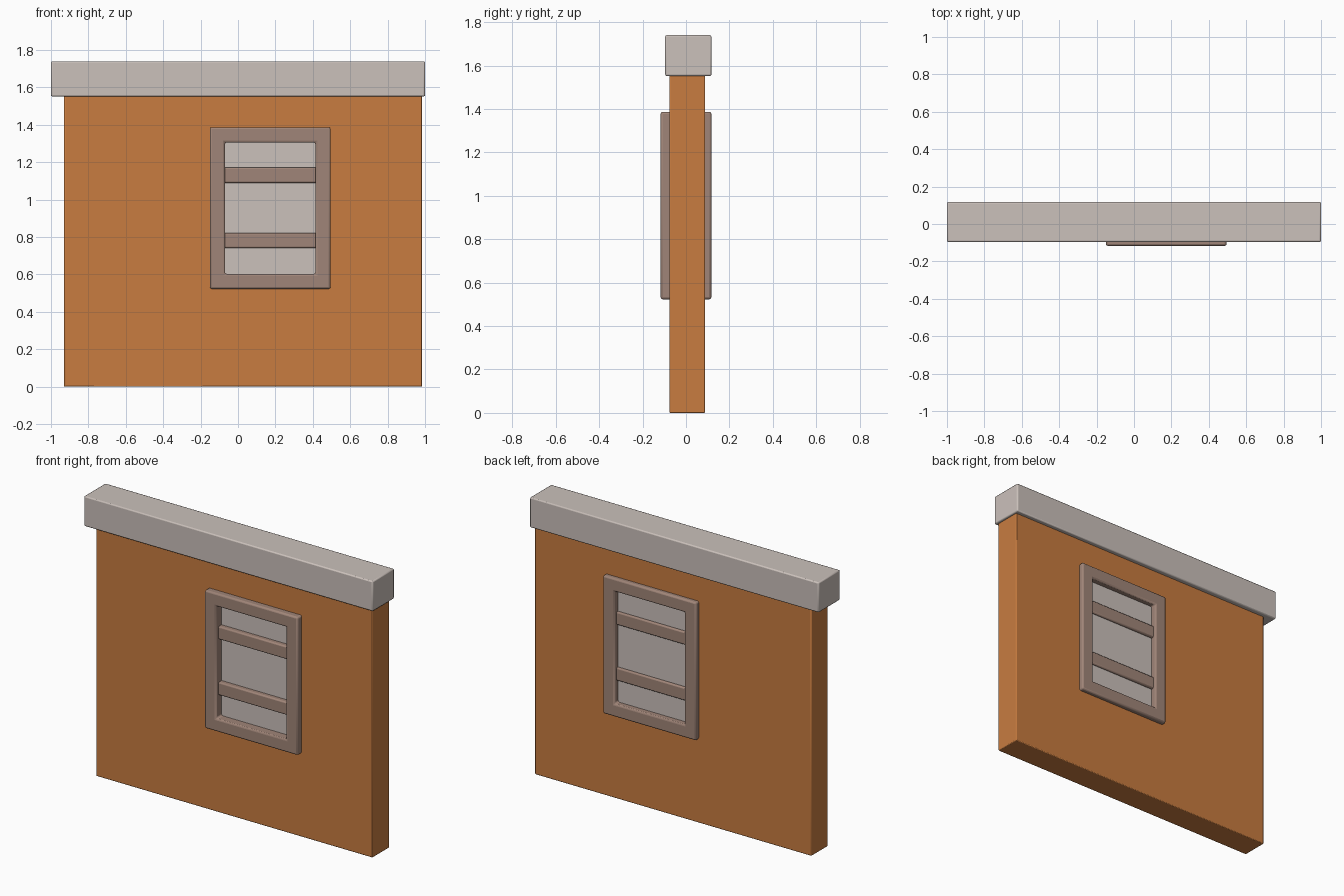
import bpy, bmesh

if "Cube" in bpy.data.objects:
    bpy.data.objects.remove(bpy.data.objects["Cube"])


def material(name, rgb):
    m = bpy.data.materials.new(name)
    m.diffuse_color = (*rgb, 1)
    m.use_nodes = True
    m.node_tree.nodes["Principled BSDF"].inputs["Base Color"].default_value = m.diffuse_color
    return m


ORANGE = material("orange plaster", (0.578, 0.202, 0.051))
STONE = material("pale stone", (0.597, 0.533, 0.497))
BROWN = material("brown wood", (0.352, 0.235, 0.188))


def finish(name, bm, mat, bevel):
    bmesh.ops.recalc_face_normals(bm, faces=bm.faces[:])
    mesh = bpy.data.meshes.new(name)
    bm.to_mesh(mesh)
    bm.free()
    mesh.materials.append(mat)
    ob = bpy.data.objects.new(name, mesh)
    bpy.context.collection.objects.link(ob)
    mod = ob.modifiers.new("soft edges", 'BEVEL')
    mod.width, mod.segments, mod.limit_method = bevel, 2, 'ANGLE'
    bpy.ops.object.select_all(action='DESELECT')
    ob.select_set(True)
    bpy.context.view_layer.objects.active = ob
    bpy.ops.object.shade_smooth_by_angle(angle=0.6)
    return ob


def box(name, x, y, z, mat, bevel=0.006):
    bm = bmesh.new()
    bmesh.ops.create_cube(bm, size=1)
    for v in bm.verts:
        v.co = [r[0] if c < 0 else r[1] for c, r in zip(v.co, (x, y, z))]
    return finish(name, bm, mat, bevel)


def ring(name, outer, inner, y, mat, bevel):
    """Rectangular slab with a rectangular opening; rects are (x0, x1, z0, z1)."""
    bm = bmesh.new()

    def loop(r, yy):
        x0, x1, z0, z1 = r
        return [bm.verts.new((px, yy, pz)) for px, pz in
                ((x0, z0), (x1, z0), (x1, z1), (x0, z1))]

    loops = [loop(outer, y[0]), loop(outer, y[1]), loop(inner, y[1]), loop(inner, y[0])]
    for k in range(4):
        a, b = loops[k], loops[(k + 1) % 4]
        for i in range(4):
            j = (i + 1) % 4
            bm.faces.new((a[i], a[j], b[j], b[i]))
    return finish(name, bm, mat, bevel)


# Wall with window opening, and the coping on top
ring("wall", (-0.93, 0.985, 0, 1.56), (-0.11, 0.455, 0.56, 1.35),
     (-0.077, 0.088), ORANGE, 0.005)
box("coping", (-1, 1), (-0.096, 0.117), (1.552, 1.74), STONE, 0.007)

# Window frame passing through the wall, pane, and two cross bars
ring("window_frame", (-0.15, 0.495, 0.523, 1.387), (-0.07, 0.414, 0.603, 1.306),
     (-0.117, 0.117), BROWN, 0.01)
box("window_pane", (-0.08, 0.424), (-0.062, 0.08), (0.593, 1.316), STONE, 0.004)
for name, z in (("lower_bar", 0.741), ("upper_bar", 1.09)):
    box(name, (-0.08, 0.424), (-0.092, 0.095), (z, z + 0.081), BROWN, 0.008)
